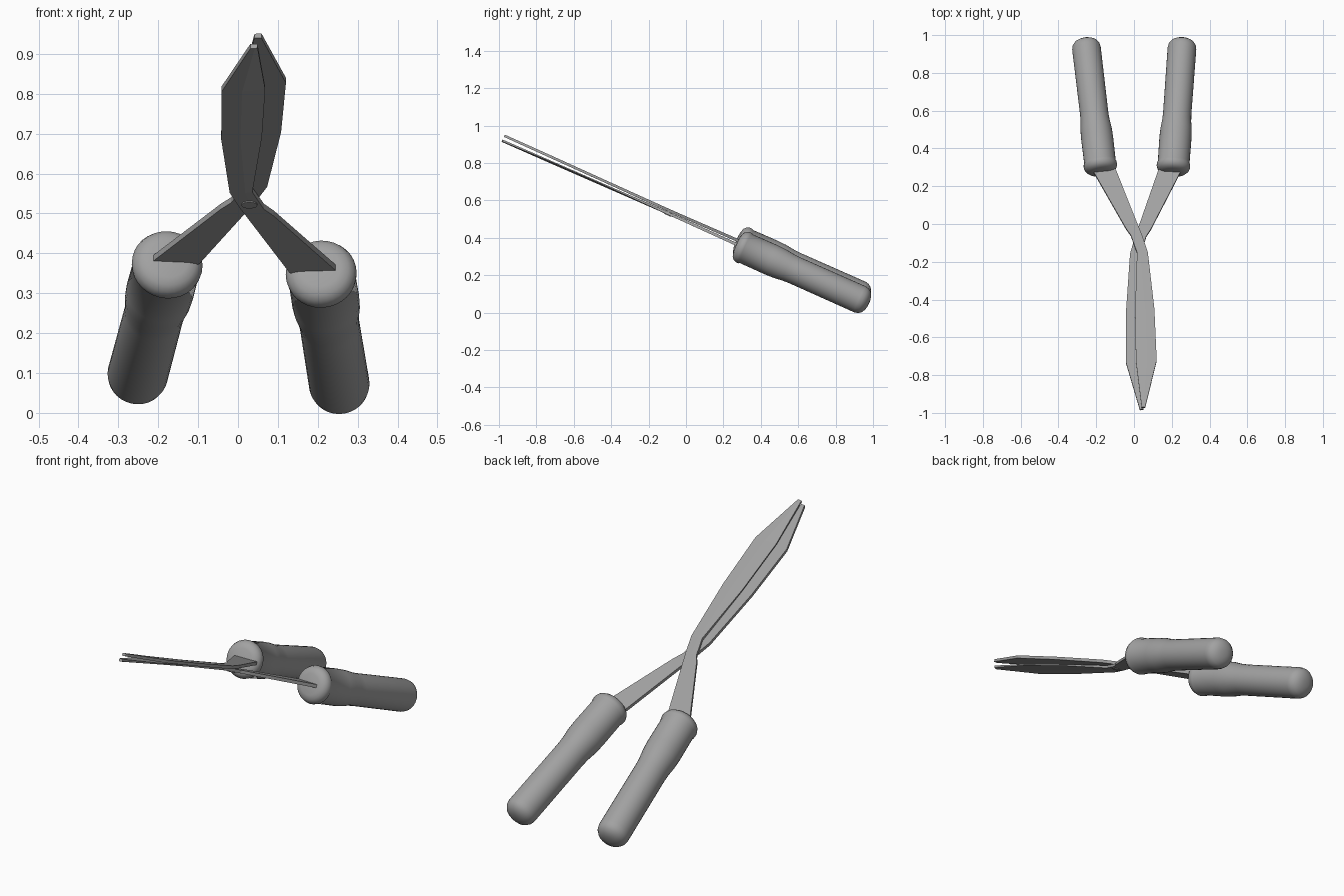
import bpy, bmesh
from math import radians, cos, sin, pi
from mathutils import Matrix

if "Cube" in bpy.data.objects:
    bpy.data.objects.remove(bpy.data.objects["Cube"])

# One grey for the whole tool
grey = bpy.data.materials.new("steel_grey")
grey.use_nodes = True
colour = (0.36, 0.36, 0.36, 1)
grey.diffuse_color = colour
grey.node_tree.nodes["Principled BSDF"].inputs["Base Color"].default_value = colour

# Whole tool leans, blades up; the second half is the first turned over its long axis
TILT = (Matrix.Translation((0.0225, 0, 0.497))
        @ Matrix.Rotation(radians(-24), 4, 'X') @ Matrix.Rotation(radians(1.2), 4, 'Z'))
HALVES = {"left": Matrix.Identity(4), "right": Matrix.Rotation(pi, 4, 'Y')}


def finish(bm, name, matrix, smooth=False):
    bmesh.ops.recalc_face_normals(bm, faces=bm.faces)
    mesh = bpy.data.meshes.new(name)
    bm.to_mesh(mesh)
    bm.free()
    mesh.materials.append(grey)
    ob = bpy.data.objects.new(name, mesh)
    bpy.context.collection.objects.link(ob)
    ob.matrix_world = matrix
    if smooth:
        bpy.ops.object.select_all(action='DESELECT')
        ob.select_set(True)
        bpy.context.view_layer.objects.active = ob
        bpy.ops.object.shade_smooth_by_angle(angle=radians(35))


# Blade and arm: stations of (along, back edge, ridge, cutting edge, inner, outer, edge outer)
STATIONS = [
    (-1.07, -0.014, -0.003, 0.004, -0.008, -0.021, -0.018),
    (-0.80, -0.081, -0.029, 0.029, -0.006, -0.020, -0.012),
    (-0.50, -0.075, -0.027, 0.027, -0.004, -0.018, -0.010),
    (-0.17, -0.047, -0.008, 0.010, -0.001, -0.016, -0.014),
    (-0.07, -0.018, 0.014, 0.041, -0.001, -0.016, -0.016),
    (-0.03, -0.004, 0.028, 0.066, -0.001, -0.016, -0.016),
    (0.31, 0.112, 0.17, 0.235, -0.003, -0.019, -0.019),
    (0.36, 0.14, 0.19, 0.24, -0.003, -0.019, -0.019),
]


def blade(name, matrix):
    bm = bmesh.new()
    rings = []
    for y, back, ridge, edge, inner, outer, thin in STATIONS:
        ring = [(back, outer), (ridge, outer), (edge, thin),
                (edge, inner), (ridge, inner), (back, inner)]
        rings.append([bm.verts.new((x, y, z)) for x, z in ring])
    for a, b in zip(rings, rings[1:]):
        for i in range(6):
            j = (i + 1) % 6
            bm.faces.new((a[i], a[j], b[j], b[i]))
    bm.faces.new(rings[0])
    bm.faces.new(rings[-1])
    finish(bm, name, matrix)


# Grip: (along, radius) profile turned round its axis
GRIP = [(0.0, 0.05), (0.006, 0.070), (0.018, 0.083), (0.034, 0.089), (0.048, 0.088),
        (0.055, 0.084), (0.20, 0.085), (0.25, 0.083), (0.30, 0.077), (0.34, 0.075),
        (0.72, 0.076), (0.74, 0.072), (0.757, 0.060), (0.768, 0.040), (0.773, 0.018)]


def grip(name, matrix, sides=32):
    bm = bmesh.new()
    rings = [[bm.verts.new((r * cos(2 * pi * i / sides), y, r * sin(2 * pi * i / sides)))
              for i in range(sides)] for y, r in GRIP]
    for a, b in zip(rings, rings[1:]):
        for i in range(sides):
            j = (i + 1) % sides
            bm.faces.new((a[i], a[j], b[j], b[i]))
    bm.faces.new(rings[0])
    bm.faces.new(rings[-1])
    finish(bm, name, matrix, smooth=True)


for side, turn in HALVES.items():
    blade(side + "_arm_and_blade", TILT @ turn)
    seat = Matrix.Translation((0.19, 0.30, -0.011)) @ Matrix.Rotation(radians(-5), 4, 'Z')
    grip(side + "_grip", TILT @ turn @ seat)

# Pivot rivet
bm = bmesh.new()
bmesh.ops.create_cone(bm, cap_ends=True, segments=20, radius1=0.02, radius2=0.02, depth=0.034)
finish(bm, "pivot_rivet", TILT @ Matrix.Translation((0.004, -0.10, -0.002)), smooth=True)
